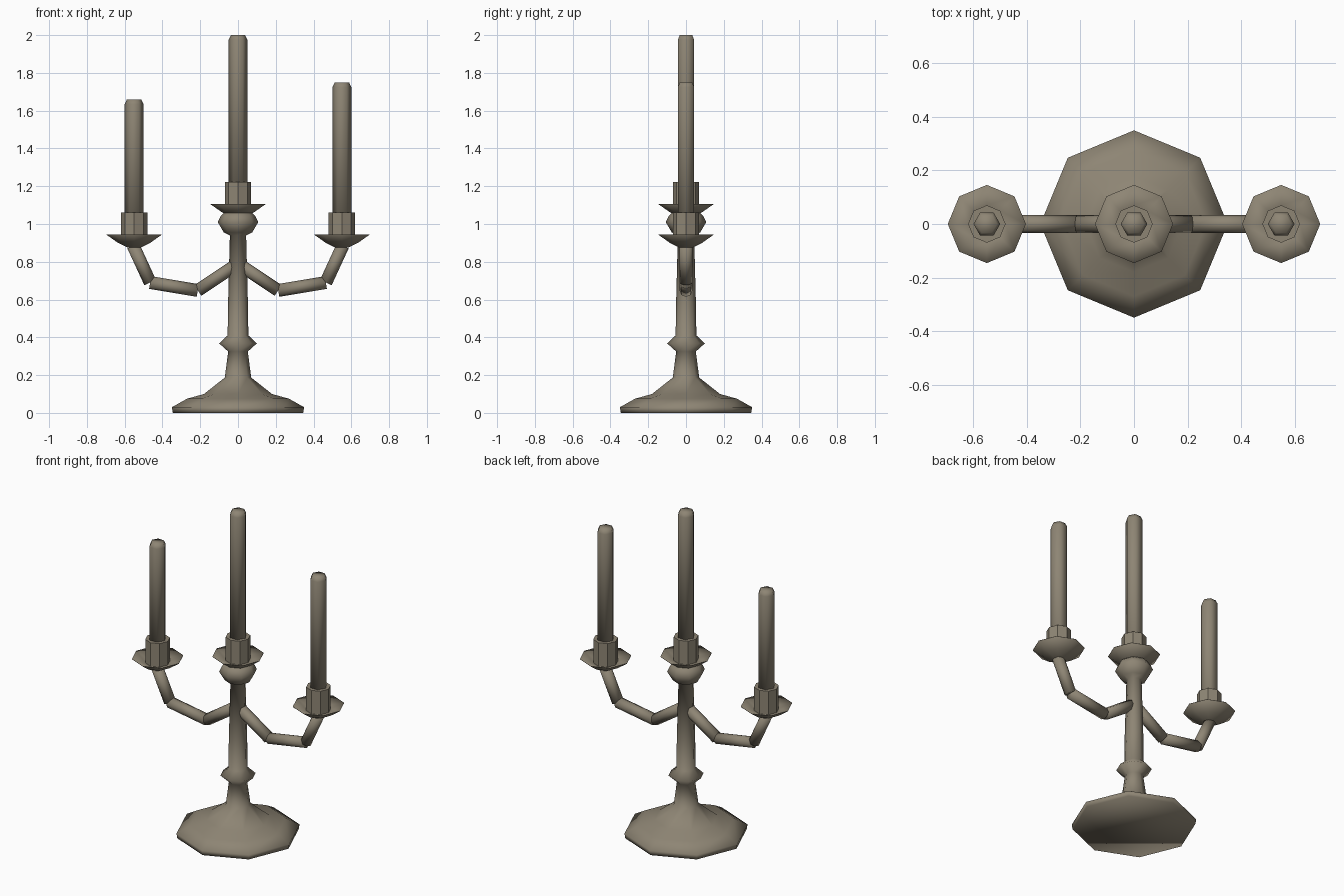
import bpy, bmesh, math
from mathutils import Vector

if "Cube" in bpy.data.objects:
    bpy.data.objects.remove(bpy.data.objects["Cube"])

metal = bpy.data.materials.new("aged_pewter")
metal.diffuse_color = (0.27, 0.235, 0.175, 1)
metal.use_nodes = True
metal.node_tree.nodes["Principled BSDF"].inputs["Base Color"].default_value = metal.diffuse_color


def finish(name, bm, smooth):
    bmesh.ops.recalc_face_normals(bm, faces=bm.faces[:])
    for f in bm.faces:
        f.smooth = smooth
    me = bpy.data.meshes.new(name)
    bm.to_mesh(me)
    bm.free()
    me.materials.append(metal)
    ob = bpy.data.objects.new(name, me)
    bpy.context.collection.objects.link(ob)
    return ob


def lathe(name, profile, sides, loc=(0, 0, 0), smooth=True):
    """Turn (radius, height) points around z, with flat caps at both ends."""
    bm = bmesh.new()
    rings = [[bm.verts.new((r * math.cos(math.tau * i / sides),
                            r * math.sin(math.tau * i / sides), z))
              for i in range(sides)] for r, z in profile]
    for a, b in zip(rings, rings[1:]):
        for i in range(sides):
            j = (i + 1) % sides
            bm.faces.new((a[i], a[j], b[j], b[i]))
    bm.faces.new(rings[0])
    bm.faces.new(rings[-1])
    ob = finish(name, bm, smooth)
    ob.location = loc
    return ob


def rod(name, a, b, radius):
    """Straight eight-sided rod between two points."""
    a, b = Vector(a), Vector(b)
    ob = lathe(name, [(radius, 0), (radius, (b - a).length)], 8, a)
    ob.rotation_euler = (b - a).to_track_quat('Z', 'Y').to_euler()
    return ob


# Foot, stem and knob turned as one piece
lathe("base_and_stem", [
    (0.345, 0), (0.35, 0.03), (0.27, 0.075), (0.18, 0.1), (0.07, 0.187),
    (0.052, 0.325), (0.1, 0.368), (0.055, 0.41), (0.052, 0.6), (0.043, 0.94),
    (0.075, 0.955), (0.107, 1.01), (0.09, 1.045), (0.06, 1.07)], 8)

# Each light: x position, dish rim height, candle top
for side, x, rim, top in (("left", -0.55, 0.945, 1.66),
                          ("middle", 0, 1.107, 2.0),
                          ("right", 0.55, 0.945, 1.75)):
    lathe(side + "_drip_dish", [
        (0.035, -0.07), (0.085, -0.045), (0.146, -0.002), (0.146, 0),
        (0.07, -0.03)], 8, (x, 0, rim))
    lathe(side + "_socket", [(0.07, -0.035), (0.07, 0.115)], 8, (x, 0, rim), False)
    lathe(side + "_candle", [
        (0.05, rim), (0.05, top - 0.025), (0.038, top)], 6, (x, 0, 0))

# Jointed arms, mirrored
for side, s in (("left", -1), ("right", 1)):
    path = [(0.0, 0.79), (0.213, 0.648), (0.465, 0.69), (0.555, 0.885)]
    for i, (p, q) in enumerate(zip(path, path[1:])):
        rod(f"{side}_arm_{i + 1}", (s * p[0], 0, p[1]), (s * q[0], 0, q[1]), 0.034)
